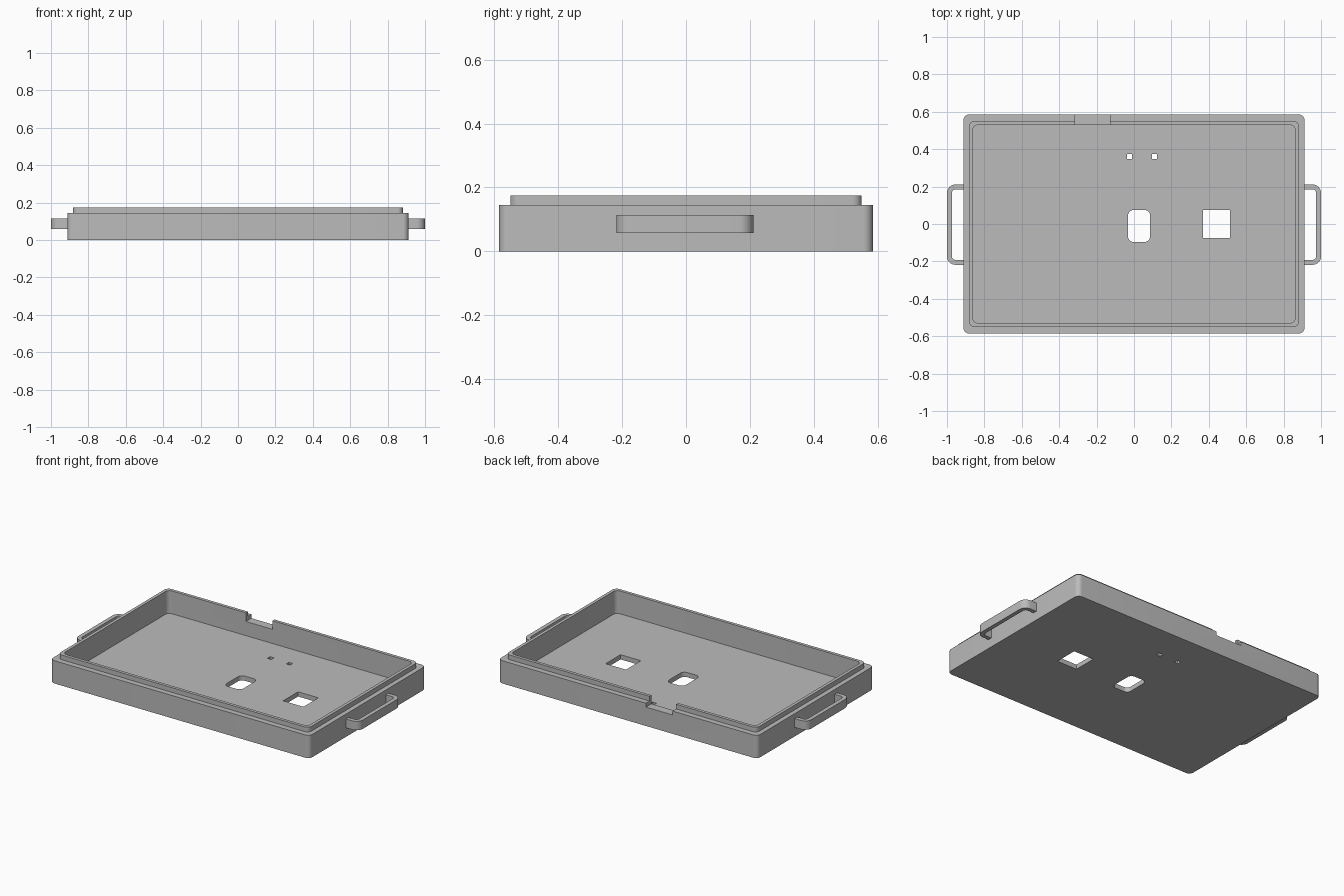
import bpy, bmesh, math

if "Cube" in bpy.data.objects:
    bpy.data.objects.remove(bpy.data.objects["Cube"], do_unlink=True)

grey = bpy.data.materials.new("plain grey")
grey.use_nodes = True
COLOUR = (0.5, 0.5, 0.5, 1)
grey.diffuse_color = COLOUR
grey.node_tree.nodes["Principled BSDF"].inputs["Base Color"].default_value = COLOUR


def arc(cx, cy, r, start, end, steps=8):
    """Points along a corner arc, angles in degrees."""
    return [(cx + r * math.cos(math.radians(start + (end - start) * i / steps)),
             cy + r * math.sin(math.radians(start + (end - start) * i / steps)))
            for i in range(steps + 1)]


def rounded_rect(x0, x1, y0, y1, r):
    if r == 0:
        return [(x1, y1), (x0, y1), (x0, y0), (x1, y0)]
    return (arc(x1 - r, y1 - r, r, 0, 90) + arc(x0 + r, y1 - r, r, 90, 180)
            + arc(x0 + r, y0 + r, r, 180, 270) + arc(x1 - r, y0 + r, r, 270, 360))


def add_stack(bm, layers):
    """Skin a list of (outline, z) layers and cap both ends."""
    rings = [[bm.verts.new((x, y, z)) for x, y in outline] for outline, z in layers]
    for a, b in zip(rings, rings[1:]):
        n = len(a)
        for i in range(n):
            j = (i + 1) % n
            bm.faces.new((a[i], a[j], b[j], b[i]))
    bm.faces.new(list(reversed(rings[0])))
    bm.faces.new(rings[-1])


def make_object(name, bm):
    bmesh.ops.recalc_face_normals(bm, faces=bm.faces)
    mesh = bpy.data.meshes.new(name)
    bm.to_mesh(mesh)
    bm.free()
    mesh.materials.append(grey)
    obj = bpy.data.objects.new(name, mesh)
    bpy.context.collection.objects.link(obj)
    return obj


def shade(obj):
    bpy.ops.object.select_all(action="DESELECT")
    obj.select_set(True)
    bpy.context.view_layer.objects.active = obj
    bpy.ops.object.shade_smooth_by_angle(angle=math.radians(30))


# Tray: outer wall, ledge, raised lip and recessed floor as one shell
FLOOR, LEDGE, TOP = 0.03, 0.145, 0.175
outer = rounded_rect(-0.912, 0.912, -0.585, 0.585, 0.03)
lip = rounded_rect(-0.882, 0.882, -0.55, 0.55, 0.03)
inner = rounded_rect(-0.862, 0.862, -0.53, 0.53, 0.03)
bm = bmesh.new()
add_stack(bm, [(outer, 0), (outer, LEDGE), (lip, LEDGE), (lip, TOP), (inner, TOP), (inner, FLOOR)])
tray = make_object("tray", bm)

# Cutter: floor openings and the notch in the back wall
bm = bmesh.new()
for outline in (rounded_rect(0.37, 0.513, -0.075, 0.075, 0),
                rounded_rect(-0.032, 0.086, -0.096, 0.075, 0.03),
                rounded_rect(-0.037, -0.01, 0.348, 0.375, 0),
                rounded_rect(0.096, 0.123, 0.348, 0.375, 0)):
    add_stack(bm, [(outline, -0.05), (outline, 0.08)])
notch = rounded_rect(-0.315, -0.128, 0.51, 0.65, 0)
add_stack(bm, [(notch, 0.12), (notch, 0.25)])
cutter = make_object("opening_cutter", bm)
cutter.hide_render = True

cut = tray.modifiers.new("openings", "BOOLEAN")
cut.operation = "DIFFERENCE"
cut.solver = "EXACT"
cut.object = cutter
bpy.context.view_layer.objects.active = tray
tray.select_set(True)
bpy.ops.object.modifier_apply(modifier=cut.name)
bpy.data.objects.remove(cutter, do_unlink=True)
shade(tray)

# Side handles: a U outline extruded upward and mirrored
ROOT, TIP, Y0, Y1, T = 0.9, 1.0, -0.218, 0.211, 0.026
R_OUT, R_IN = 0.045, 0.02
outside = arc(TIP - R_OUT, Y0 + R_OUT, R_OUT, 270, 360) + arc(TIP - R_OUT, Y1 - R_OUT, R_OUT, 0, 90)
inside = (arc(TIP - T - R_IN, Y1 - T - R_IN, R_IN, 90, 0)
          + arc(TIP - T - R_IN, Y0 + T + R_IN, R_IN, 0, -90))
handle = ([(ROOT, Y0)] + outside + [(ROOT, Y1), (ROOT, Y1 - T)] + inside + [(ROOT, Y0 + T)])
bm = bmesh.new()
add_stack(bm, [(handle, 0.058), (handle, 0.114)])
handles = make_object("side_handles", bm)
shade(handles)
handles.modifiers.new("mirror", "MIRROR").use_axis[0] = True
